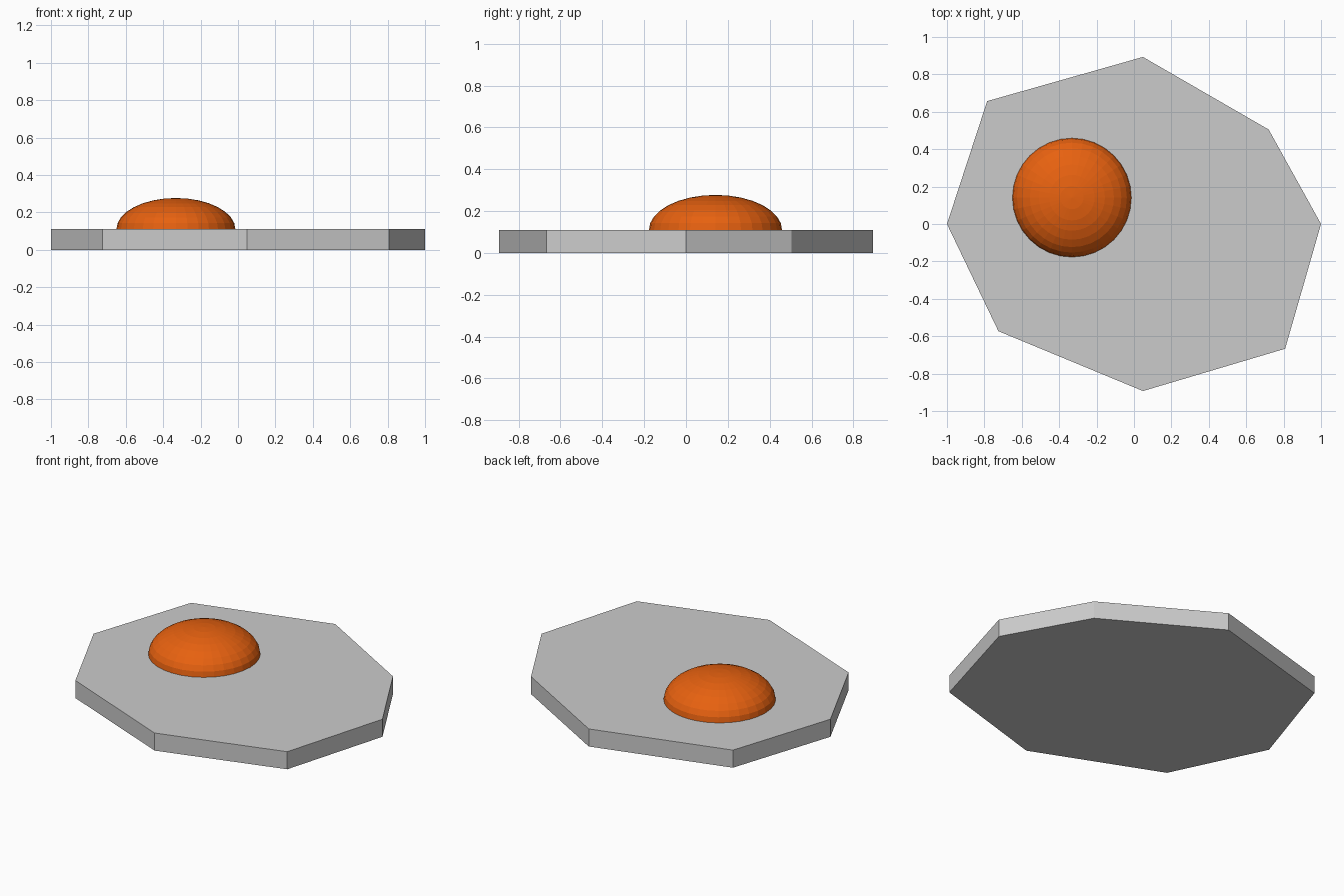
import bpy, bmesh
from mathutils import Matrix

if "Cube" in bpy.data.objects:
    bpy.data.objects.remove(bpy.data.objects["Cube"])

SLAB_TOP = 0.11


def add_object(name, bm):
    bmesh.ops.recalc_face_normals(bm, faces=bm.faces[:])
    mesh = bpy.data.meshes.new(name)
    bm.to_mesh(mesh)
    bm.free()
    obj = bpy.data.objects.new(name, mesh)
    bpy.context.collection.objects.link(obj)
    return obj


# Egg white: irregular eight-sided slab
outline = [(1.0, 0.0), (0.72, 0.505), (0.048, 0.893), (-0.785, 0.657),
           (-1.0, 0.0), (-0.725, -0.573), (0.048, -0.893), (0.808, -0.667)]
bm = bmesh.new()
base = bm.faces.new([bm.verts.new((x, y, 0)) for x, y in outline])
top = bmesh.ops.extrude_face_region(bm, geom=[base], use_keep_orig=True)["geom"]
bmesh.ops.translate(bm, vec=(0, 0, SLAB_TOP),
                    verts=[g for g in top if isinstance(g, bmesh.types.BMVert)])
add_object("egg_white", bm)

# Yolk: flattened faceted half sphere sitting on the slab
bm = bmesh.new()
bmesh.ops.create_uvsphere(bm, u_segments=32, v_segments=16, radius=1)
bmesh.ops.delete(bm, geom=[v for v in bm.verts if v.co.z < -0.01], context='VERTS')
bmesh.ops.holes_fill(bm, edges=[e for e in bm.edges if e.is_boundary], sides=0)
bmesh.ops.transform(bm, verts=bm.verts[:],
                    matrix=Matrix.Translation((-0.332, 0.141, SLAB_TOP))
                    @ Matrix.Diagonal((0.318, 0.318, 0.167, 1)))
yolk = add_object("yolk", bm)
orange = bpy.data.materials.new("yolk_orange")
orange.diffuse_color = (0.8, 0.12, 0.005, 1)
orange.use_nodes = True
orange.node_tree.nodes["Principled BSDF"].inputs["Base Color"].default_value = orange.diffuse_color
yolk.data.materials.append(orange)
